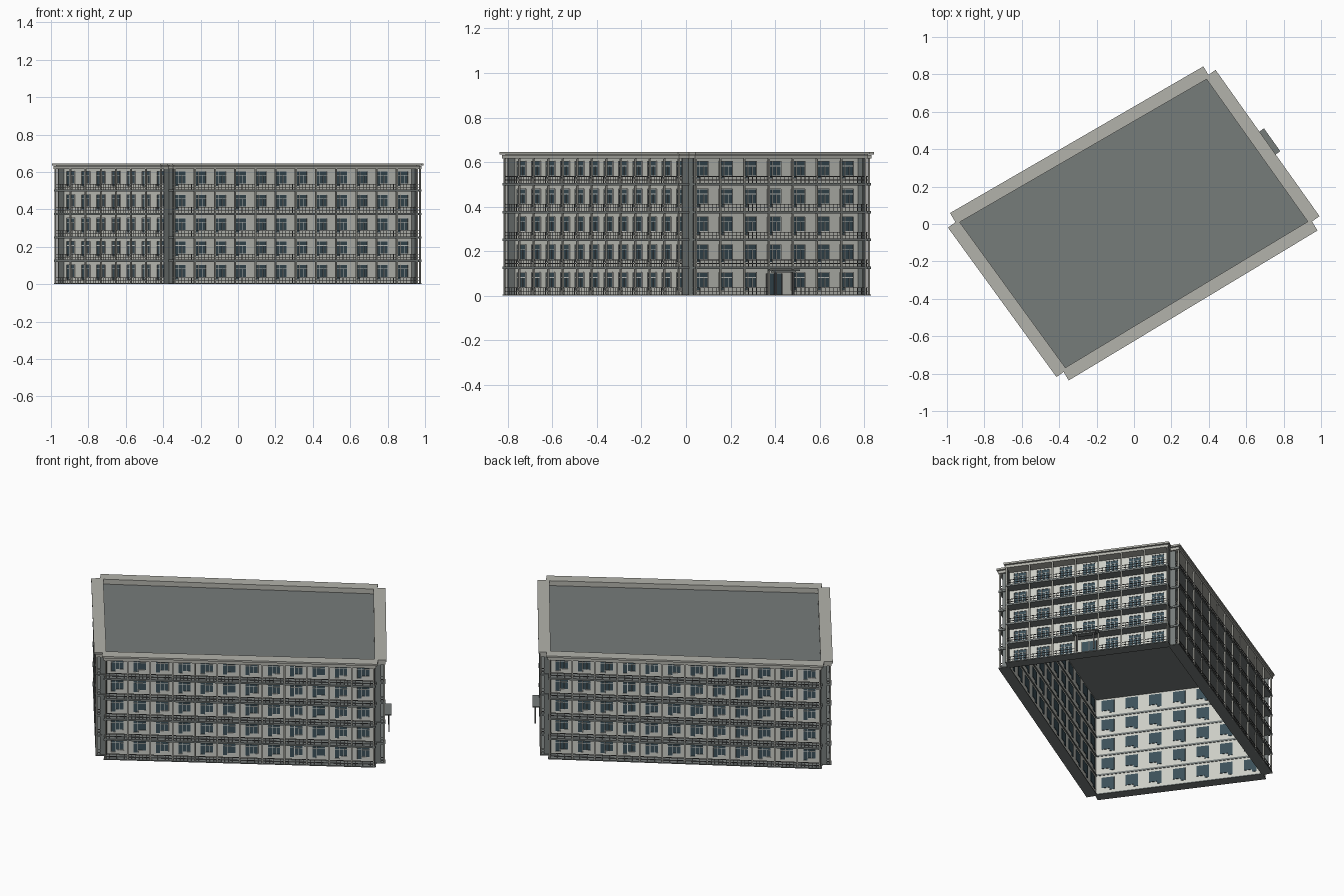
import bpy, bmesh
from mathutils import Matrix, Vector

cube = bpy.data.objects.get("Cube")
if cube:
    bpy.data.objects.remove(cube)


def material(name, rgb):
    m = bpy.data.materials.new(name)
    m.use_nodes = True
    m.diffuse_color = (*rgb, 1)
    m.node_tree.nodes["Principled BSDF"].inputs["Base Color"].default_value = (*rgb, 1)
    return m


WALL = material("pale_plaster", (0.60, 0.61, 0.56))
CORNICE = material("light_concrete", (0.45, 0.45, 0.41))
SLAB = material("grey_concrete", (0.18, 0.20, 0.195))
METAL = material("dark_metal", (0.12, 0.12, 0.12))
GLASS = material("teal_glass", (0.045, 0.08, 0.10))
FRAME = material("white_frame", (0.68, 0.69, 0.66))

STOREYS, STOREY = 5, 0.125
ROOF_Z, TOP_Z = 0.615, 0.645
DEPTH = 0.06          # balcony depth
CORNERS = [Vector(c) for c in ((-0.367, -0.768), (0.929, 0.013),
                               (0.388, 0.774), (-0.932, 0.010))]


def finish(bm, name, mat):
    bmesh.ops.recalc_face_normals(bm, faces=bm.faces)
    mesh = bpy.data.meshes.new(name)
    bm.to_mesh(mesh)
    bm.free()
    mesh.materials.append(mat)
    ob = bpy.data.objects.new(name, mesh)
    bpy.context.collection.objects.link(ob)
    return ob


class Part:
    """Boxes in facade space: s along the wall, d outward, z up."""

    def __init__(self, name, mat, frame):
        self.name, self.mat, self.frame = name, mat, frame
        self.bm = bmesh.new()

    def box(self, s, d, z):
        mid = Vector([(a + b) / 2 for a, b in (s, d, z)])
        size = [b - a for a, b in (s, d, z)]
        bmesh.ops.create_cube(self.bm, size=1, matrix=self.frame
                              @ Matrix.Translation(mid) @ Matrix.Diagonal((*size, 1)))

    def done(self):
        finish(self.bm, self.name, self.mat)


# Shell of the building, open underneath
bm = bmesh.new()
low = [bm.verts.new((c.x, c.y, 0)) for c in CORNERS]
high = [bm.verts.new((c.x, c.y, ROOF_Z)) for c in CORNERS]
for i in range(4):
    j = (i + 1) % 4
    bm.faces.new((low[i], low[j], high[j], high[i]))
bm.faces.new(high)
shell = finish(bm, "walls_and_roof", WALL)
shell.data.materials.append(SLAB)
for p in shell.data.polygons:
    if abs(p.normal.z) > 0.5:
        p.material_index = 1


def facade(side, a, b, bays, over, entrance=False):
    t = (b - a).normalized()
    n = Vector((t.y, -t.x))
    length = (b - a).length
    frame = Matrix(((t.x, n.x, 0, a.x), (t.y, n.y, 0, a.y), (0, 0, 1, 0), (0, 0, 0, 1)))
    step = length / bays

    def part(name, mat):
        return Part(side + "_" + name, mat, frame)

    # Stepped cornice around the roof edge
    cornice = part("cornice", CORNICE)
    cornice.box((-over, length + over), (0, 0.068), (0.634, TOP_Z))
    cornice.box((-over * 0.6, length + over * 0.6), (0, 0.060), (ROOF_Z, 0.631))
    cornice.box((0, length), (0, 0.050), (0.630, 0.635))
    cornice.done()

    slabs = part("balcony_slabs", SLAB)
    posts = part("balcony_posts", CORNICE)
    rails = part("balcony_rails", METAL)
    ends = part("balcony_end_walls", SLAB)
    glass = part("window_glass", GLASS)
    frames = part("window_frames", FRAME)

    # Full height posts between the bays
    for i in range(bays + 1):
        s = i * step
        posts.box((s - 0.004, s + 0.004), (DEPTH - 0.010, DEPTH - 0.002), (0, ROOF_Z))

    for k in range(STOREYS):
        z = k * STOREY
        slabs.box((-over * 0.5, length + over * 0.5), (-0.003, DEPTH),
                  (max(0, z - 0.005), z + 0.006))
        for s in (0, length):
            ends.box((s - 0.003, s + 0.003), (0, DEPTH * 0.6), (z, z + STOREY - 0.005))
            for h in (0.018, 0.034):
                rails.box((s - 0.002, s + 0.002), (0, DEPTH - 0.004), (z + h, z + h + 0.003))
        for i in range(bays):
            s0, mid = i * step, (i + 0.5) * step
            doorway = entrance and k == 0 and i == bays // 2
            if doorway:
                continue
            # Railing with balusters
            for h in (0.018, 0.034):
                rails.box((s0, s0 + step), (DEPTH - 0.007, DEPTH - 0.004),
                          (z + h, z + h + 0.003))
            for q in range(1, 6):
                s = s0 + step * q / 6
                rails.box((s - 0.001, s + 0.001), (DEPTH - 0.006, DEPTH - 0.004),
                          (z, z + 0.034))
            # Balcony door beside a shorter window
            top = z + 0.104
            split = mid - 0.010
            for s1, s2, sill in ((mid - 0.036, split, z + 0.024),
                                 (split, mid + 0.036, z + 0.038)):
                glass.box((s1, s2), (-0.003, 0.003), (sill, top))
                for e in (s1, s2):
                    frames.box((e - 0.0015, e + 0.0015), (0.001, 0.006), (sill, top))
                for e in (sill, top, z + 0.082):
                    frames.box((s1, s2), (0.001, 0.006), (e - 0.0015, e + 0.0015))
            frames.box((mid + 0.012, mid + 0.014), (0.001, 0.006), (z + 0.038, z + 0.082))
    for p in (slabs, posts, rails, ends, glass, frames):
        p.done()

    # Entrance with double door, posts and a canopy
    if entrance:
        mid = length / 2
        door = part("entrance_door", GLASS)
        door.box((mid - 0.042, mid + 0.042), (-0.003, 0.004), (0.006, 0.100))
        door.done()
        trim = part("entrance_frame", METAL)
        for s in (-0.042, 0, 0.042):
            trim.box((mid + s - 0.002, mid + s + 0.002), (0.002, 0.008), (0.006, 0.100))
        for s in (-0.048, 0.048):
            trim.box((mid + s - 0.004, mid + s + 0.004), (0.080, 0.088), (0, 0.106))
        trim.done()
        canopy = part("entrance_canopy", SLAB)
        canopy.box((mid - 0.075, mid + 0.075), (DEPTH, 0.098), (0.112, 0.118))
        canopy.box((mid - 0.058, mid + 0.058), (DEPTH, 0.092), (0.104, 0.112))
        canopy.done()


A, B, C, D = CORNERS
facade("front", A, B, 12, 0.020)
facade("left", B, C, 7, 0.013, entrance=True)
facade("back", C, D, 12, 0.020)
facade("right", D, A, 7, 0.013)
